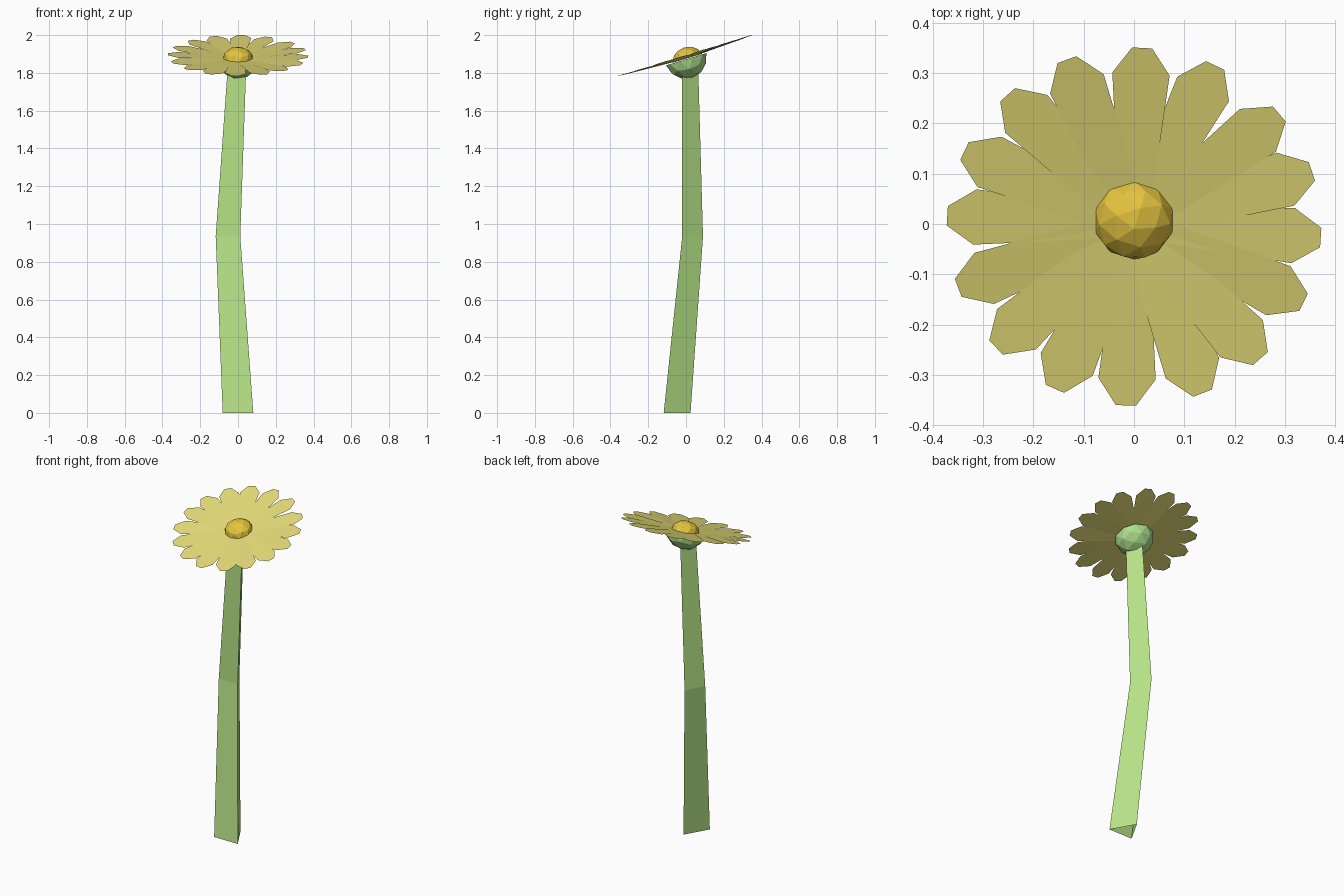
import bpy, bmesh, math, random
from mathutils import Matrix, Vector

if "Cube" in bpy.data.objects:
    bpy.data.objects.remove(bpy.data.objects["Cube"])

random.seed(4)
TILT = Matrix.Translation((0, 0, 1.875)) @ Matrix.Rotation(math.radians(17), 4, 'X')


def material(name, color):
    m = bpy.data.materials.new(name)
    m.diffuse_color = (*color, 1)
    m.use_nodes = True
    m.node_tree.nodes["Principled BSDF"].inputs["Base Color"].default_value = m.diffuse_color
    return m


def finish(bm, name, mat):
    me = bpy.data.meshes.new(name)
    bm.to_mesh(me)
    bm.free()
    ob = bpy.data.objects.new(name, me)
    me.materials.append(mat)
    bpy.context.collection.objects.link(ob)
    return ob


# Stem: open triangular tube, flat side to the front, bending at mid height
def stem(mat):
    bm = bmesh.new()
    rings = []
    # left x, right x, front y, back y, z
    for x0, x1, y0, y1, z in [(-.081, .081, -.118, .024, 0),
                              (-.118, .012, -.02, .09, .935),
                              (-.053, .044, -.02, .064, 1.85)]:
        rings.append([bm.verts.new(p) for p in
                      ((x0, y0, z), (x1, y0, z), ((x0 + x1) / 2, y1, z))])
    for a, b in zip(rings, rings[1:]):
        for i in range(3):
            j = (i + 1) % 3
            bm.faces.new((a[i], a[j], b[j], b[i]))
    finish(bm, "stem", mat)


# Open faceted half ball above (side=1) or below (side=-1) the petal plane
def dome(name, mat, radius, height, side, offset):
    bm = bmesh.new()
    bmesh.ops.create_icosphere(bm, subdivisions=2, radius=1)
    bmesh.ops.bisect_plane(bm, geom=bm.verts[:] + bm.edges[:] + bm.faces[:],
                           plane_co=(0, 0, 0), plane_no=(0, 0, side), clear_inner=True)
    bm.transform(TILT @ Matrix.Translation(offset) @ Matrix.Diagonal((radius, radius, height, 1)))
    finish(bm, name, mat)


# Petals: one flat outline repeated 16 times into a shallow dish,
# each with a tiny random roll and a few turned slightly off the even spacing
def petals(mat):
    bm = bmesh.new()
    half = [(0.02, .03), (.317, .057), (.372, .02)]
    outline = [(r, -w) for r, w in half] + [(r, w) for r, w in reversed(half)]
    turn = {0: -1, 1: -2, 2: -3.5, 3: -.7, 5: 1, 8: -1, 13: 1.5}
    for i in range(16):
        m = (TILT @ Matrix.Rotation(math.radians(22.5 * i - 2.5 + turn.get(i, 0)), 4, 'Z')
             @ Matrix.Rotation(math.radians(-2.8), 4, 'Y')
             @ Matrix.Rotation(math.radians(random.uniform(-3, 3)), 4, 'X'))
        bm.faces.new([bm.verts.new(m @ Vector((r, w, 0))) for r, w in outline])
    finish(bm, "petals", mat)


green = material("stem green", (.47, .77, .24))
calyx = material("calyx green", (.42, .74, .27))
yellow = material("petal yellow", (.79, .72, .19))
gold = material("centre gold", (.79, .56, .05))

stem(green)
petals(yellow)
dome("calyx", calyx, .112, .104, -1, (0, 0, -.003))
dome("flower_centre", gold, .081, .06, 1, (0, .008, 0))
